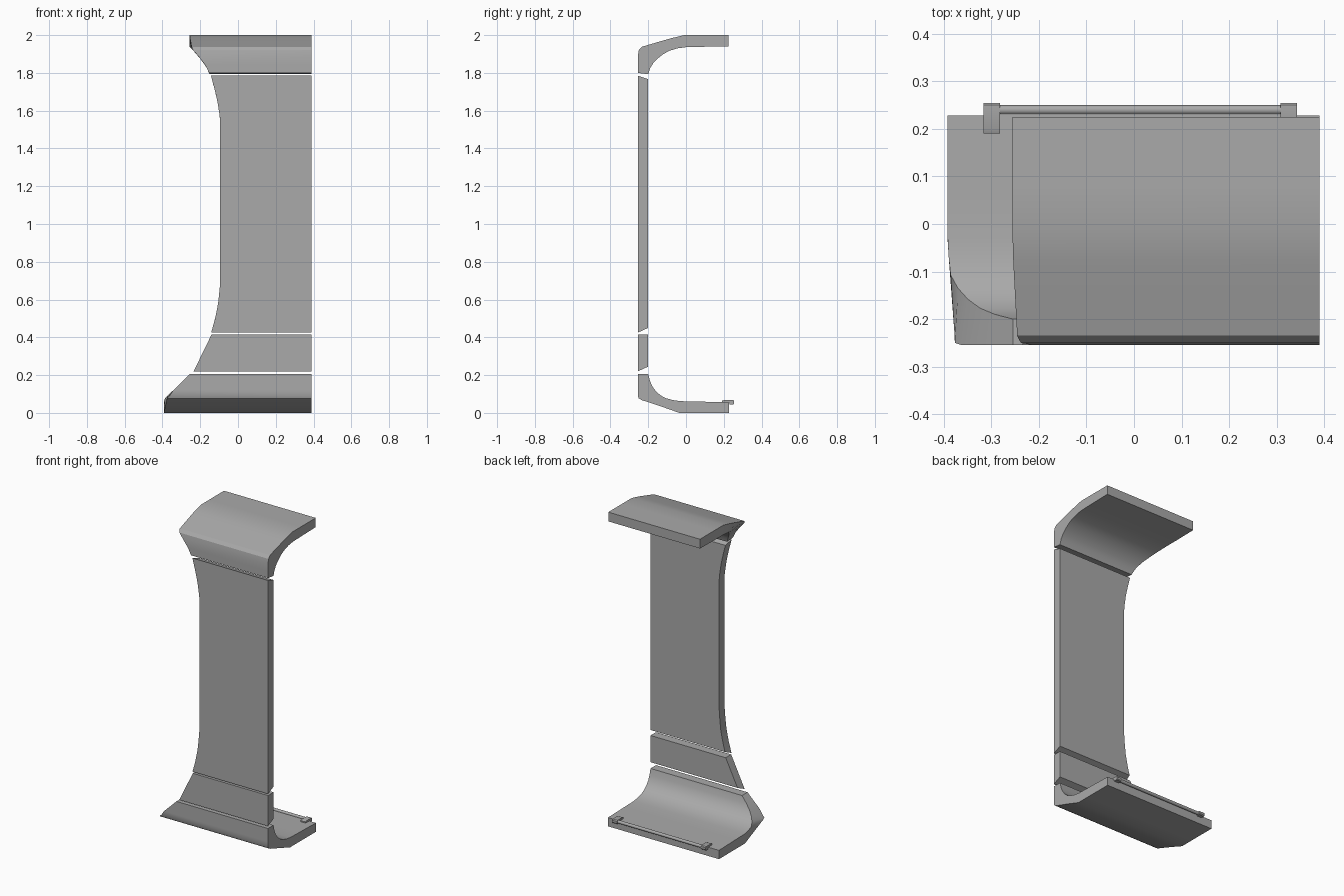
import bpy, bmesh, math

old = bpy.data.objects.get("Cube")
if old:
    bpy.data.objects.remove(old, do_unlink=True)

grey = bpy.data.materials.new("mid grey")
grey.use_nodes = True
GREY = (0.4, 0.4, 0.4, 1)
grey.diffuse_color = GREY
grey.node_tree.nodes["Principled BSDF"].inputs["Base Color"].default_value = GREY

RIGHT = 0.39
FRONT, BACK = -0.255, -0.2


def lookup(table, v):
    """Piecewise linear interpolation through sorted (v, x) pairs."""
    if v <= table[0][0]:
        return table[0][1]
    for (a, xa), (b, xb) in zip(table, table[1:]):
        if v <= b:
            return xa + (xb - xa) * (v - a) / (b - a)
    return table[-1][1]


def finish(name, bm):
    bmesh.ops.recalc_face_normals(bm, faces=bm.faces)
    mesh = bpy.data.meshes.new(name)
    bm.to_mesh(mesh)
    bm.free()
    mesh.materials.append(grey)
    ob = bpy.data.objects.new(name, mesh)
    bpy.context.collection.objects.link(ob)
    bpy.ops.object.select_all(action="DESELECT")
    bpy.context.view_layer.objects.active = ob
    ob.select_set(True)
    bpy.ops.object.shade_smooth_by_angle(angle=math.radians(30))
    return ob


def shell(name, outer, inner, left):
    """Solid band between two (y, z) outlines, from left(y, z) to RIGHT."""
    bm = bmesh.new()
    rings = []
    for (yo, zo), (yi, zi) in zip(outer, inner):
        co = [(left(yo, zo), yo, zo), (RIGHT, yo, zo),
              (RIGHT, yi, zi), (left(yi, zi), yi, zi)]
        rings.append([bm.verts.new(c) for c in co])
    for a, b in zip(rings, rings[1:]):
        for i in range(4):
            j = (i + 1) % 4
            bm.faces.new((a[i], a[j], b[j], b[i]))
    bm.faces.new(rings[0])
    bm.faces.new(rings[-1])
    return finish(name, bm)


def wall(name, front_z, back_z, table, steps):
    """Flat upright plate with slanted ends and a shaped left edge."""
    def row(y, ends):
        return [(y, ends[0] + (ends[1] - ends[0]) * i / steps) for i in range(steps + 1)]
    shell(name, row(FRONT, front_z), row(BACK, back_z), lambda y, z: lookup(table, z))


def taper(y):
    return 0.015 * min(1, max(0, (-0.04 - y) / 0.2)) + (0.015 if y < -0.25 else 0)


# Base: upright lip curving into the floor plate
shell("base",
      [(FRONT, .205), (FRONT, .16), (FRONT, .12), (FRONT, .09), (-.25, .077),
       (-.235, .068), (-.12, .03), (-.035, 0), (.06, 0), (.228, 0)],
      [(BACK, .205), (-.19, .168), (-.177, .138), (-.158, .113), (-.135, .093),
       (-.107, .078), (-.07, .068), (-.03, .062), (.06, .06), (.228, .056)],
      lambda y, z: max(-.255 - (.205 - z) * 1.03, -.392 + taper(y)))

# Upright plates
wall("lower_plate", (.22, .415), (.245, .415), [(.22, -.235), (.415, -.14)], 1)
wall("main_panel", (.425, 1.785), (.45, 1.767),
     [(.425, -.142), (.5, -.121), (.58, -.105), (.69, -.094),
      (1.55, -.094), (1.64, -.107), (1.71, -.123), (1.785, -.143)], 40)

# Canopy: upright lip curving into the roof plate
canopy_edge = [(1.795, -.15), (1.83, -.166), (1.87, -.192), (1.935, -.252), (1.95, -.27)]
shell("canopy",
      [(FRONT, 1.8), (FRONT, 1.84), (FRONT, 1.89), (-.25, 1.92), (-.235, 1.938),
       (-.16, 1.96), (-.08, 1.983), (-.01, 2), (.08, 2), (.225, 2)],
      [(BACK, 1.793), (-.19, 1.825), (-.173, 1.852), (-.15, 1.876), (-.12, 1.9),
       (-.085, 1.918), (-.045, 1.93), (0, 1.936), (.08, 1.938), (.225, 1.941)],
      lambda y, z: max(lookup(canopy_edge, z), -.256 + .7 * taper(y)))

# Rod along the back edge of the base
bpy.ops.mesh.primitive_cylinder_add(vertices=16, radius=.01, depth=.62, location=(.012, .24, .056),
                                    rotation=(0, math.pi / 2, 0))
rod = bpy.context.object
rod.name = "back_rod"
rod.data.materials.append(grey)
bpy.ops.object.shade_smooth_by_angle(angle=math.radians(30))

# Brackets hooking over the back edge
hook = [(.19, .055), (.19, .064), (.2, .068), (.25, .068), (.255, .063),
        (.255, .049), (.25, .044), (.229, .044), (.229, .055)]
for name, x0 in (("bracket_right", -.317), ("bracket_left", .308)):
    bm = bmesh.new()
    face = bm.faces.new([bm.verts.new((x0, y, z)) for y, z in hook])
    grown = bmesh.ops.extrude_face_region(bm, geom=[face], use_keep_orig=True)["geom"]
    bmesh.ops.translate(bm, vec=(.035, 0, 0),
                        verts=[g for g in grown if isinstance(g, bmesh.types.BMVert)])
    finish(name, bm)
